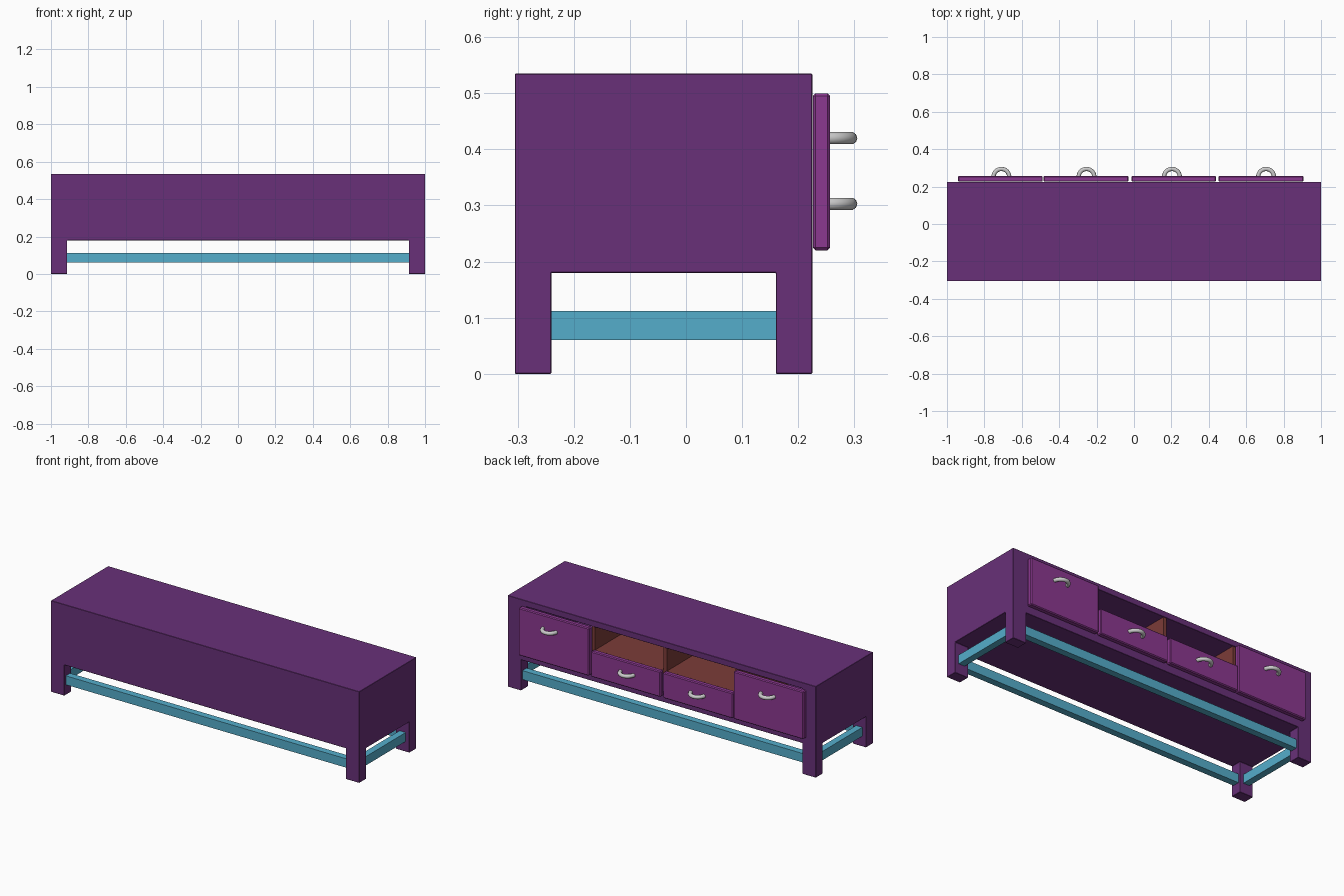
import bpy
import bmesh
import math

if "Cube" in bpy.data.objects:
    bpy.data.objects.remove(bpy.data.objects["Cube"])


def material(name, rgb):
    m = bpy.data.materials.new(name)
    m.diffuse_color = (*rgb, 1)
    m.use_nodes = True
    m.node_tree.nodes["Principled BSDF"].inputs["Base Color"].default_value = m.diffuse_color
    return m


PURPLE = material("dark_purple", (0.14, 0.03, 0.19))
MAGENTA = material("magenta", (0.26, 0.04, 0.28))
BLUE = material("blue", (0.09, 0.42, 0.60))
BROWN = material("brown", (0.20, 0.045, 0.04))


def box(name, x, y, z, mat=None, bevel=0.0):
    """Box from (min, max) ranges along each axis."""
    bm = bmesh.new()
    bmesh.ops.create_cube(bm, size=1)
    for v in bm.verts:
        v.co = [r[0] if c < 0 else r[1] for c, r in zip(v.co, (x, y, z))]
    me = bpy.data.meshes.new(name)
    bm.to_mesh(me)
    bm.free()
    ob = bpy.data.objects.new(name, me)
    bpy.context.collection.objects.link(ob)
    if mat:
        me.materials.append(mat)
    if bevel:
        add_bevel(ob, bevel)
    return ob


def add_bevel(ob, width):
    b = ob.modifiers.new("bevel", "BEVEL")
    b.width = width
    b.segments = 1


def cut(ob, x, y, z):
    """Subtract a box and discard the cutter."""
    cutter = box("cutter", x, y, z)
    m = ob.modifiers.new("cut", "BOOLEAN")
    m.operation = "DIFFERENCE"
    m.solver = "EXACT"
    m.object = cutter
    bpy.context.view_layer.objects.active = ob
    bpy.ops.object.modifier_apply(modifier=m.name)
    bpy.data.objects.remove(cutter)


# Cabinet body: block with leg cut-outs and a hollow open towards +y
BACK, FACE = -0.305, 0.225
body = box("cabinet_body", (-1, 1), (BACK, FACE), (0, 0.535), PURPLE)
cut(body, (-0.913, 0.913), (-0.6, 0.6), (-0.1, 0.18))
cut(body, (-1.5, 1.5), (-0.24, 0.16), (-0.1, 0.18))
cut(body, (-0.91, 0.88), (-0.28, 0.4), (0.235, 0.5))
add_bevel(body, 0.005)

# Inner shelf, side walls and divider of the open compartments
box("inner_shelf", (-0.48, 0.44), (-0.279, 0.222), (0.345, 0.365), BROWN)
for name, x in (("left_partition", -0.487), ("divider", -0.021),
                ("right_partition", 0.444)):
    box(name, (x - 0.01, x + 0.01), (-0.279, 0.222), (0.236, 0.499), BROWN)

# Rails between the legs
for name, y in (("front_rail", -0.272), ("back_rail", 0.192)):
    box(name, (-0.913, 0.913), (y - 0.02, y + 0.02), (0.06, 0.112), BLUE)
for name, x in (("left_rail", -0.956), ("right_rail", 0.956)):
    box(name, (x - 0.02, x + 0.02), (-0.24, 0.16), (0.06, 0.112), BLUE)


def handle(name, x, z, y=0.252, radius=0.042):
    """Smooth half-ring pull standing out from the drawer face."""
    cu = bpy.data.curves.new(name, "CURVE")
    cu.dimensions = "3D"
    cu.bevel_depth = 0.0113
    cu.bevel_resolution = 3
    cu.use_fill_caps = True
    n = 16
    sp = cu.splines.new("POLY")
    sp.points.add(n)
    for i, p in enumerate(sp.points):
        a = math.pi * i / n
        p.co = (x + radius * math.cos(a), y + radius * math.sin(a), z, 1)
    sp.use_smooth = True
    ob = bpy.data.objects.new(name, cu)
    bpy.context.collection.objects.link(ob)


# Drawer fronts with their handles
drawers = (
    ("left_tall", (-0.941, -0.488), 0.50, -0.709, 0.42),
    ("left_low", (-0.484, -0.029), 0.37, -0.254, 0.303),
    ("right_low", (-0.014, 0.438), 0.37, 0.203, 0.303),
    ("right_tall", (0.451, 0.907), 0.50, 0.706, 0.42),
)
for name, x, top, hx, hz in drawers:
    box(name + "_drawer", x, (0.226, 0.257), (0.22, top), MAGENTA, 0.005)
    handle(name + "_handle", hx, hz)
